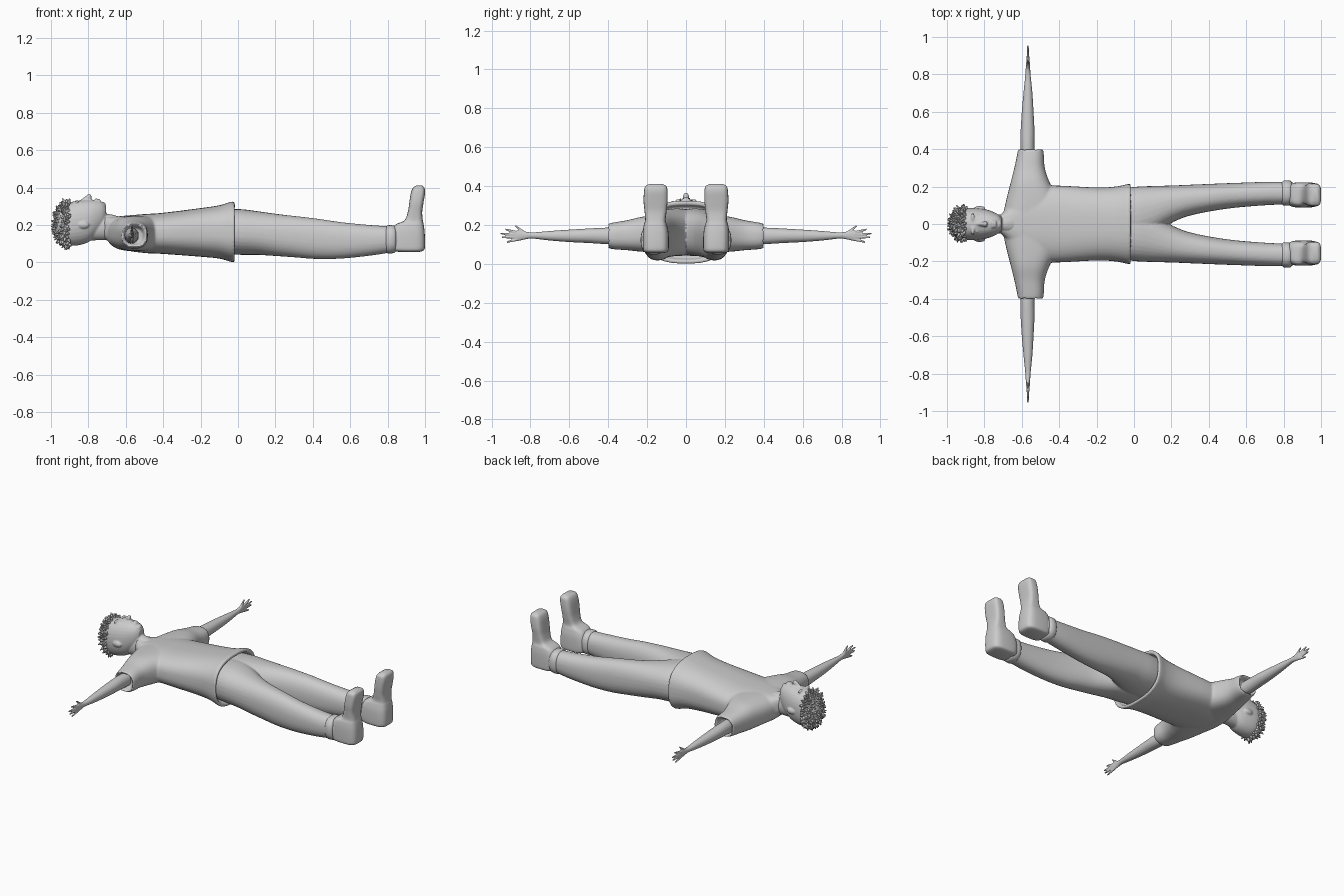
import bpy, bmesh, math, random
from mathutils import Vector, Matrix

random.seed(4)
grey = bpy.data.materials.new("plain grey")
grey.diffuse_color = (0.6, 0.6, 0.6, 1)


def finish(bm, name):
    bmesh.ops.recalc_face_normals(bm, faces=bm.faces)
    me = bpy.data.meshes.new(name)
    bm.to_mesh(me)
    bm.free()
    me.materials.append(grey)
    me.polygons.foreach_set("use_smooth", [True] * len(me.polygons))
    ob = bpy.data.objects.new(name, me)
    bpy.context.collection.objects.link(ob)
    return ob


def spline(rows, steps=5):
    """Catmull-Rom interpolation of section rows."""
    out = []
    for i in range(len(rows) - 1):
        p = [rows[max(0, min(len(rows) - 1, i + k))] for k in (-1, 0, 1, 2)]
        for j in range(steps):
            t = j / steps
            out.append([0.5 * (2 * b + (c - a) * t + (2 * a - 5 * b + 4 * c - d) * t * t
                               + (3 * b - a - 3 * c + d) * t ** 3)
                        for a, b, c, d in zip(*p)])
    return out + [list(rows[-1])]


def loft(bm, axis, rows, power=2.4, n=32, side=1, steps=5):
    """Skin rounded sections (position, lo, hi, lo, hi) along an axis; side=-1 mirrors in y."""
    rings = []
    for p, a0, a1, b0, b1 in spline(rows, steps):
        ring = []
        for k in range(n):
            t = 2 * math.pi * k / n
            c, s = math.cos(t), math.sin(t)
            u = (a0 + a1) / 2 + (a1 - a0) / 2 * math.copysign(abs(c) ** (2 / power), c)
            v = (b0 + b1) / 2 + (b1 - b0) / 2 * math.copysign(abs(s) ** (2 / power), s)
            co = {"x": (p, u, v), "y": (u, p, v), "z": (u, v, p)}[axis]
            ring.append(bm.verts.new((co[0], co[1] * side, co[2])))
        rings.append(ring)
    for r, q in zip(rings, rings[1:]):
        for k in range(n):
            bm.faces.new((r[k], r[(k + 1) % n], q[(k + 1) % n], q[k]))
    bm.faces.new(rings[0])
    bm.faces.new(rings[-1])


def ball(bm, centre, size, sub=3):
    m = Matrix.Translation(centre) @ Matrix.Diagonal((*size, 1))
    bmesh.ops.create_icosphere(bm, subdivisions=sub, radius=1, matrix=m)


def spike(bm, a, b, r0, r1, seg=8):
    a, b = Vector(a), Vector(b)
    d = b - a
    m = Matrix.Translation((a + b) / 2) @ d.to_track_quat("Z", "Y").to_matrix().to_4x4()
    bmesh.ops.create_cone(bm, cap_ends=True, segments=seg, radius1=r0, radius2=r1,
                          depth=d.length, matrix=m)


def fuse(ob, voxel, smooth):
    """Merge overlapping volumes into one smooth skin."""
    m = ob.modifiers.new("fuse", "REMESH")
    m.mode, m.voxel_size, m.use_smooth_shade = "VOXEL", voxel, True
    if smooth:
        s = ob.modifiers.new("soften", "SMOOTH")
        s.iterations, s.factor = smooth, 0.5


# Shirt: trunk with a flared hollow hem, and a yoke running into both sleeves
bm = bmesh.new()
loft(bm, "x", [(-.715, -.05, .05, .125, .25), (-.66, -.10, .10, .095, .245),
               (-.60, -.17, .17, .065, .25), (-.50, -.20, .20, .05, .258),
               (-.40, -.205, .205, .045, .265), (-.20, -.195, .195, .03, .29),
               (-.10, -.20, .20, .02, .305), (-.035, -.213, .213, .002, .324),
               (-.018, -.213, .213, .004, .32), (-.02, -.198, .198, .02, .303),
               (-.05, -.19, .19, .03, .295)], power=2.6, n=48)
half = [(.36, -.60, -.51, .10, .185), (.385, -.608, -.502, .095, .192),
        (.40, -.62, -.488, .083, .205), (.37, -.625, -.482, .075, .213),
        (.30, -.64, -.477, .07, .225), (.22, -.66, -.45, .062, .243),
        (.12, -.685, -.40, .06, .25), (.04, -.70, -.40, .06, .25)]
loft(bm, "y", half + [(-r[0], *r[1:]) for r in reversed(half)], power=2.5, n=40)
fuse(finish(bm, "shirt"), .007, 3)

# Trousers: two legs merging at the crotch
bm = bmesh.new()
for s in (1, -1):
    loft(bm, "x", [(-.06, -.10, .19, .045, .285), (.02, -.10, .20, .04, .284),
                   (.10, -.06, .203, .04, .274), (.17, -.012, .205, .036, .264),
                   (.23, .02, .207, .032, .256), (.30, .045, .21, .027, .248),
                   (.42, .07, .215, .018, .234), (.55, .088, .22, .02, .215),
                   (.70, .10, .225, .035, .20), (.80, .105, .225, .05, .193),
                   (.86, .11, .22, .06, .188)], power=2.3, side=s)
fuse(finish(bm, "trousers"), .007, 3)

# Shoes: toes up, soles facing +x
for s, label in ((1, "left"), (-1, "right")):
    bm = bmesh.new()
    loft(bm, "z", [(.056, .86, .97, .11, .20), (.066, .825, .995, .092, .218),
                   (.10, .813, 1.0, .088, .222), (.16, .82, .998, .09, .222),
                   (.20, .84, .993, .098, .217), (.225, .89, .988, .105, .21),
                   (.27, .908, .985, .10, .213), (.32, .916, .992, .095, .218),
                   (.37, .924, 1.0, .095, .216), (.398, .935, .997, .10, .21),
                   (.41, .952, .985, .12, .19)], power=3.6, side=s)
    finish(bm, label + "_shoe")
    # Trouser cuff around the ankle
    bm = bmesh.new()
    loft(bm, "x", [(.79, .11, .22, .06, .185), (.80, .098, .232, .047, .198),
                   (.835, .10, .232, .05, .197), (.845, .11, .22, .06, .185)],
         power=2.4, side=s, steps=2)
    finish(bm, label + "_cuff")

# Arms with flat upright hands
for s, label in ((1, "left"), (-1, "right")):
    bm = bmesh.new()
    loft(bm, "y", [(.34, -.605, -.53, .10, .185), (.42, -.607, -.532, .102, .186),
                   (.50, -.606, -.532, .107, .182), (.60, -.60, -.537, .112, .176),
                   (.70, -.591, -.543, .12, .169), (.79, -.582, -.552, .13, .162),
                   (.83, -.579, -.555, .125, .167), (.865, -.576, -.557, .118, .172),
                   (.885, -.573, -.560, .124, .168)], power=2.1, n=20, side=s)
    for y0, z0, y1, z1 in ((.87, .161, .93, .178), (.875, .150, .955, .156),
                           (.875, .138, .948, .136), (.865, .126, .922, .112),
                           (.83, .158, .878, .196)):
        spike(bm, (-.567, y0 * s, z0), (-.567, y1 * s, z1), .0085, .0045)
    fuse(finish(bm, label + "_arm"), .0035, 2)

# Head: skull, jaw, neck, nose, lips, brow, eyes, ears
bm = bmesh.new()
loft(bm, "x", [(-.975, -.03, .03, .16, .25), (-.95, -.07, .07, .11, .295),
               (-.90, -.085, .085, .09, .32), (-.85, -.086, .086, .092, .33),
               (-.80, -.08, .08, .108, .334), (-.76, -.068, .068, .14, .332),
               (-.725, -.05, .05, .18, .322), (-.705, -.03, .03, .215, .30)], power=2.2)
loft(bm, "x", [(-.83, -.055, .055, .115, .24), (-.75, -.052, .052, .118, .25),
               (-.69, -.055, .055, .115, .258), (-.62, -.08, .08, .08, .24)], power=2.1)
spike(bm, (-.845, 0, .322), (-.795, 0, .352), .008, .014)
ball(bm, (-.795, 0, .347), (.012, .016, .019))
ball(bm, (-.757, 0, .331), (.008, .024, .011))
ball(bm, (-.743, 0, .329), (.008, .021, .011))
ball(bm, (-.722, 0, .309), (.014, .022, .014))
for s in (1, -1):
    ball(bm, (-.862, .034 * s, .322), (.009, .024, .011))
    ball(bm, (-.84, .033 * s, .314), (.009, .016, .011))
    ball(bm, (-.825, .086 * s, .20), (.028, .010, .018))
fuse(finish(bm, "head"), .005, 2)

# Curly hair: cap covered with tufts that lean in random directions
bm = bmesh.new()
centre, radii = Vector((-.905, 0, .205)), Vector((.075, .086, .120))
ball(bm, centre + Vector((-.005, 0, 0)), radii)
bmesh.ops.bisect_plane(bm, geom=bm.verts[:] + bm.edges[:] + bm.faces[:],
                       plane_co=(-.895, 0, 0), plane_no=(1, 0, 0), clear_outer=True)
count = 210
for i in range(count):
    h = 1 - 1.05 * (i + .5) / count
    a = i * math.pi * (3 - math.sqrt(5))
    r = math.sqrt(1 - h * h)
    d = Vector((-h, r * math.cos(a), r * math.sin(a)))
    base = centre + Vector(x * y for x, y in zip(d, radii))
    lean = Vector([random.uniform(-1, 1) for _ in range(3)]) * .010
    tip = base + d * random.uniform(.010, .019) + lean
    tip.x = max(tip.x, -.998)
    spike(bm, base - d * .008, tip, .012, .003, 6)
finish(bm, "hair")
